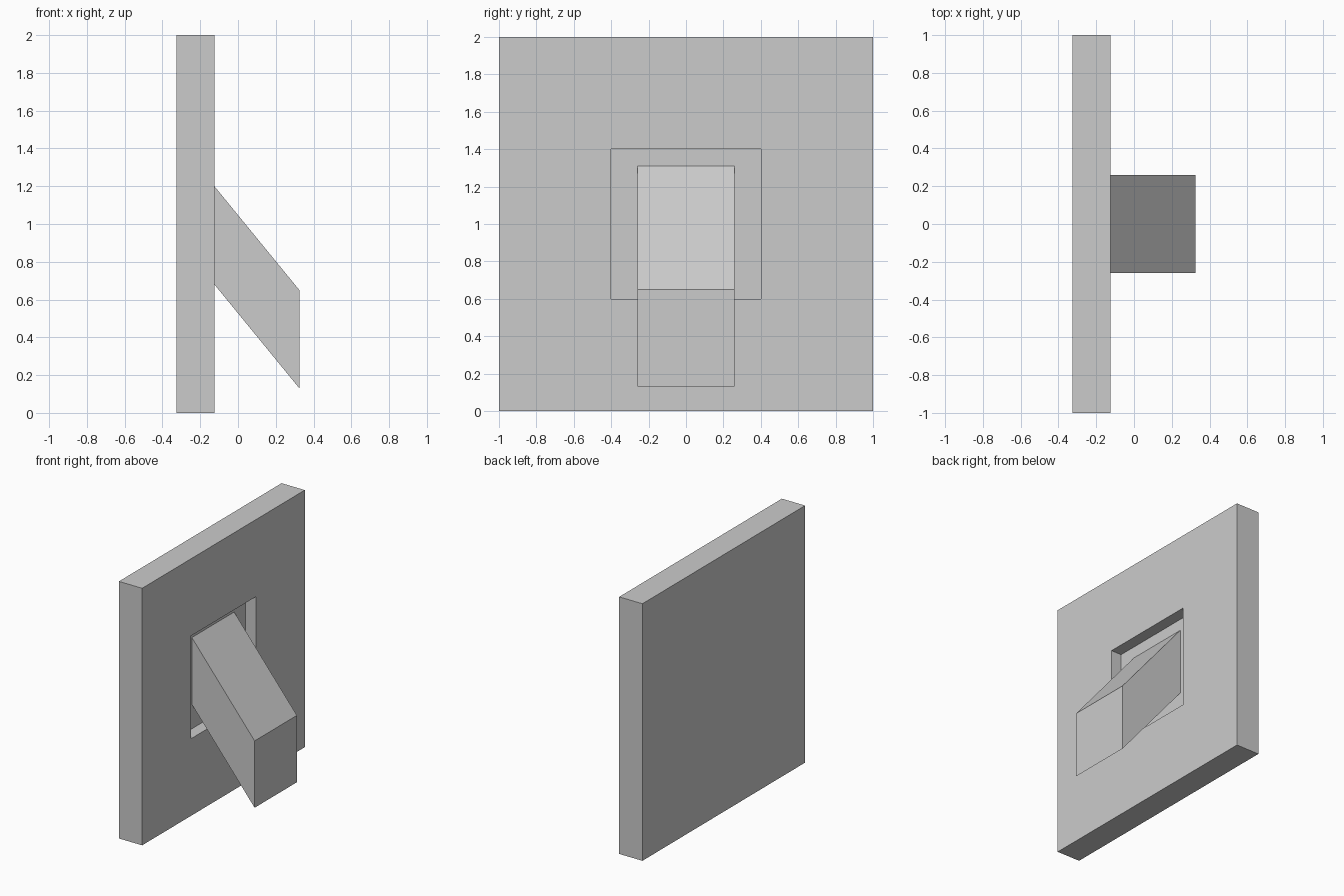
import bpy, bmesh
from mathutils import Vector

if "Cube" in bpy.data.objects:
    bpy.data.objects.remove(bpy.data.objects["Cube"])

FRONT, BACK, DEPTH = -0.125, -0.325, 0.09


def finish(bm, name):
    bmesh.ops.recalc_face_normals(bm, faces=bm.faces)
    mesh = bpy.data.meshes.new(name)
    bm.to_mesh(mesh)
    bm.free()
    obj = bpy.data.objects.new(name, mesh)
    bpy.context.collection.objects.link(obj)
    return obj


def extrude_face(bm, face, offset):
    out = bmesh.ops.extrude_face_region(bm, geom=[face])["geom"]
    verts = [g for g in out if isinstance(g, bmesh.types.BMVert)]
    bmesh.ops.translate(bm, verts=verts, vec=offset)
    bmesh.ops.delete(bm, geom=[f for f in [face] if f.is_valid], context='FACES_ONLY')
    return [g for g in out if isinstance(g, bmesh.types.BMFace)][0]


# Wall plate: slab with a square recess sunk into its +x face
bm = bmesh.new()
bmesh.ops.create_cube(bm, size=1)
bmesh.ops.scale(bm, verts=bm.verts, vec=(FRONT - BACK, 2, 2))
bmesh.ops.translate(bm, verts=bm.verts, vec=((FRONT + BACK) / 2, 0, 1))
bm.normal_update()
face = max(bm.faces, key=lambda f: f.normal.x)
bmesh.ops.inset_region(bm, faces=[face], thickness=0.6, use_even_offset=True)
extrude_face(bm, face, Vector((-DEPTH, 0, 0)))
finish(bm, "wall_plate")

# Switch lever: sheared square bar running down from the recess floor
bm = bmesh.new()
half, x0, x1, top = 0.26, FRONT - DEPTH, 0.325, 0.65
slope = (1.2 - top) / (x1 - FRONT)
z0 = top + slope * (x1 - x0)
corners = [(-half, 0), (half, 0), (half, -2 * half), (-half, -2 * half)]
near = [bm.verts.new((x0, y, z0 + z)) for y, z in corners]
far = [bm.verts.new((x1, y, top + z)) for y, z in corners]
bm.faces.new(near)
bm.faces.new(far[::-1])
for i in range(4):
    j = (i + 1) % 4
    bm.faces.new((near[i], far[i], far[j], near[j]))
finish(bm, "switch_lever")
